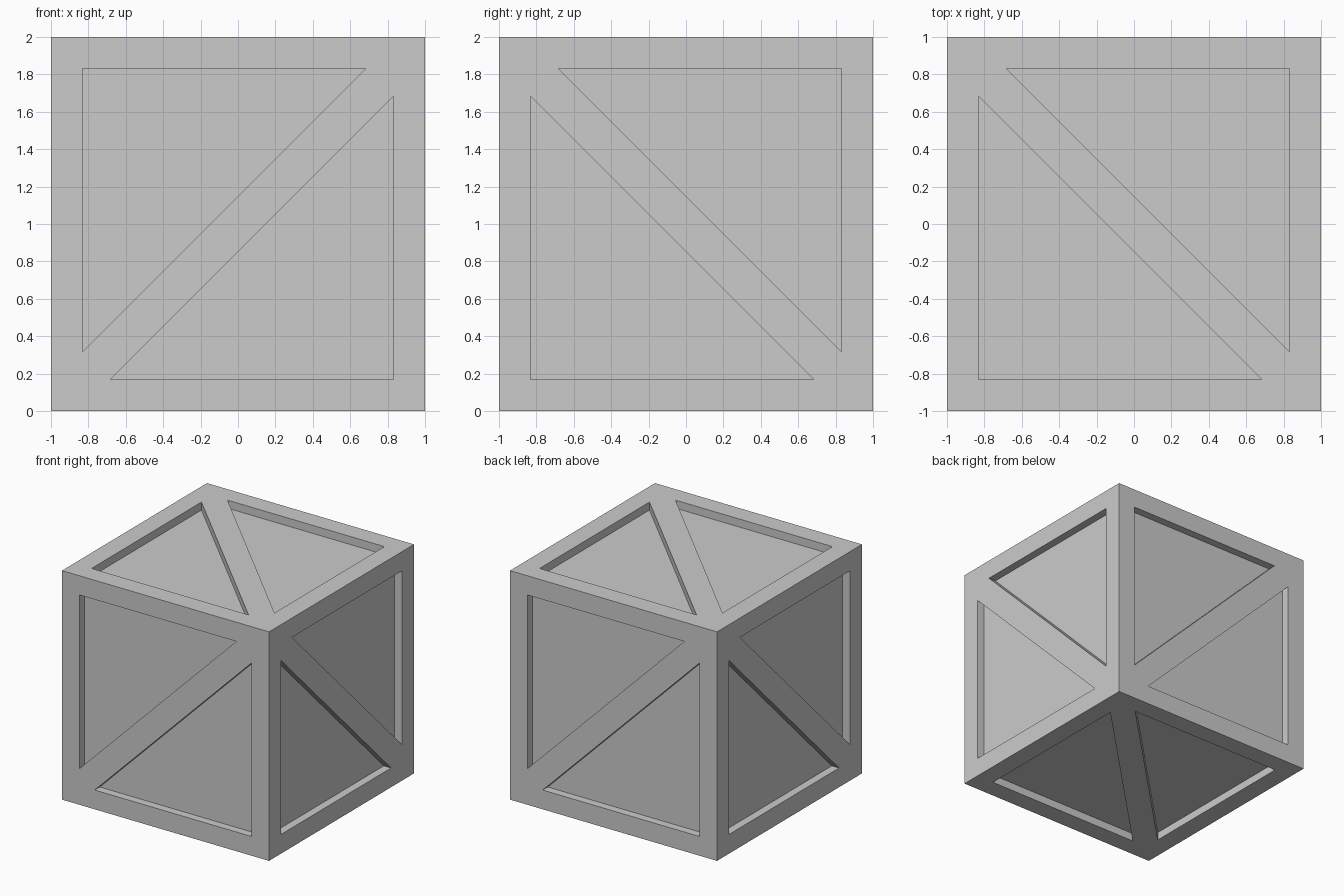
import bpy, bmesh
from mathutils import Vector
from itertools import product

if "Cube" in bpy.data.objects:
    bpy.data.objects.remove(bpy.data.objects["Cube"])

BORDER, LEG, DEPTH = 0.168, 1.516, 0.07   # frame width, recess leg length, recess depth

bm = bmesh.new()


def add_face(*points):
    bm.faces.new([bm.verts.new(p) for p in points])


def recessed_half(p, r, q, normal):
    """Half of a crate side: triangle p-r-q (right angle at r) with a sunken panel."""
    u, v = (p - r) / 2, (q - r) / 2
    ri = r + (u + v) * BORDER
    outer = [p, r, q]
    rim = [ri + u * LEG, ri, ri + v * LEG]
    floor = [c - normal * DEPTH for c in rim]
    for i in range(3):
        j = (i + 1) % 3
        add_face(outer[i], outer[j], rim[j], rim[i])   # frame board
        add_face(rim[i], rim[j], floor[j], floor[i])   # recess wall
    add_face(*floor)                                   # sunken panel


# Six sides; the braces join alternate corners of the cube
corners = [Vector(c) for c in product((-1, 1), repeat=3)]
for axis in range(3):
    for sign in (-1, 1):
        normal = Vector((0, 0, 0))
        normal[axis] = sign
        side = [c for c in corners if c[axis] == sign]
        p, q = [c for c in side if c.x * c.y * c.z < 0]
        for r in [c for c in side if c.x * c.y * c.z > 0]:
            recessed_half(p, r, q, normal)

bmesh.ops.remove_doubles(bm, verts=bm.verts[:], dist=1e-4)
bmesh.ops.recalc_face_normals(bm, faces=bm.faces[:])
bmesh.ops.translate(bm, verts=bm.verts[:], vec=(0, 0, 1))

mesh = bpy.data.meshes.new("crate")
bm.to_mesh(mesh)
bm.free()
bpy.context.collection.objects.link(bpy.data.objects.new("crate", mesh))
